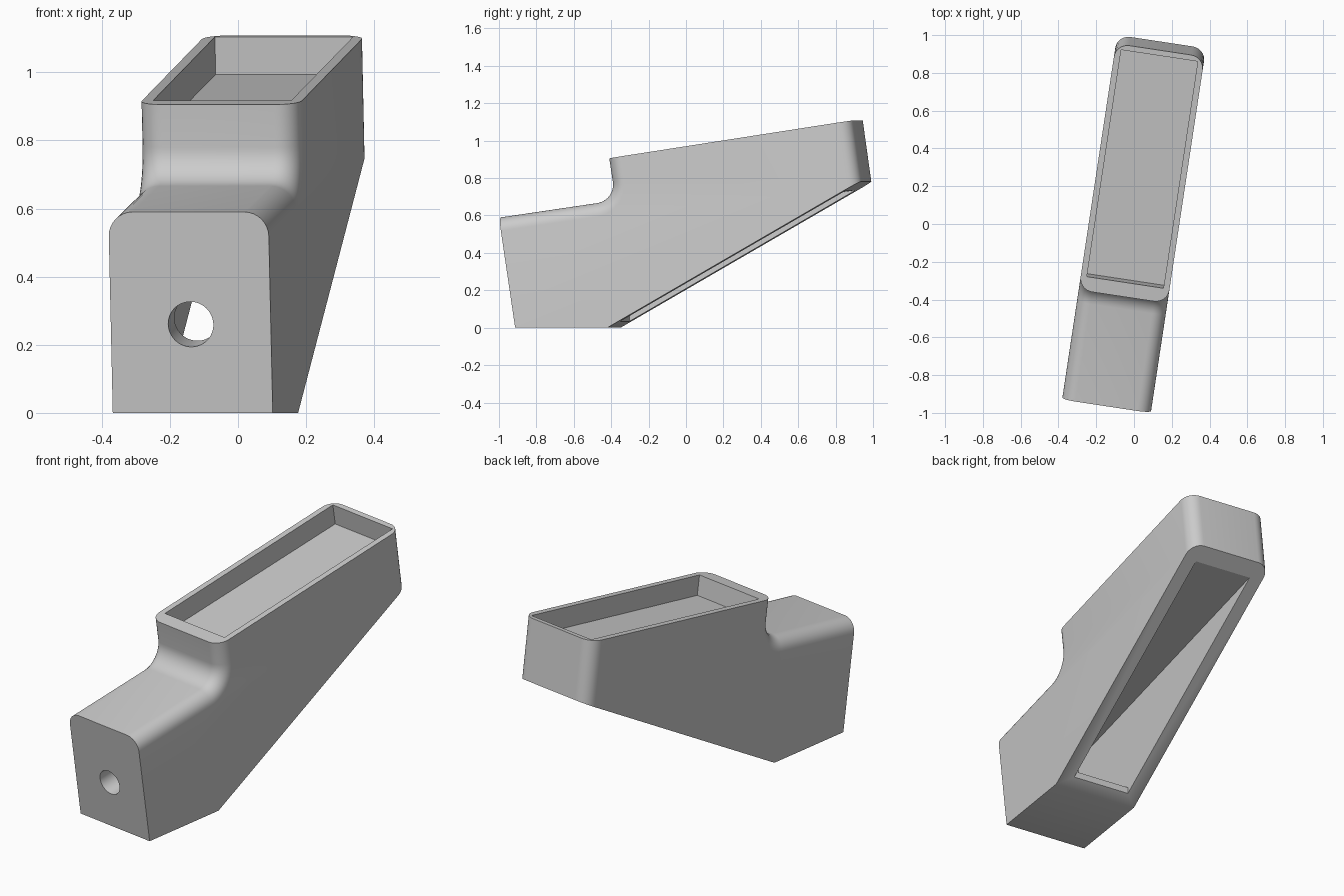
import bpy, bmesh, math
from mathutils import Vector, Matrix

if "Cube" in bpy.data.objects:
    bpy.data.objects.remove(bpy.data.objects["Cube"])

YAW = math.radians(-8.6)
HALF_W = 0.2375      # half width of the body
EDGE_R = 0.072       # rounding of the outer long edges


def extrude_profile(name, pts, half, rounded=()):
    """Extrude a (y, z) outline across x; round side edges that start at the given indices."""
    bm = bmesh.new()
    rows = [[bm.verts.new((s * half, y, z)) for y, z in pts] for s in (-1, 1)]
    n = len(pts)
    for row in rows:
        bm.faces.new(row)
    for i in range(n):
        j = (i + 1) % n
        bm.faces.new((rows[0][i], rows[0][j], rows[1][j], rows[1][i]))
    bmesh.ops.recalc_face_normals(bm, faces=bm.faces)
    if rounded:
        edges = [bm.edges.get((row[i], row[(i + 1) % n])) for row in rows for i in rounded]
        bmesh.ops.bevel(bm, geom=edges, offset=EDGE_R, offset_type='OFFSET',
                        segments=8, profile=0.5, affect='EDGES', clamp_overlap=False)
        bmesh.ops.recalc_face_normals(bm, faces=bm.faces)
    return finish(name, bm)


def finish(name, bm):
    mesh = bpy.data.meshes.new(name)
    bm.to_mesh(mesh)
    bm.free()
    ob = bpy.data.objects.new(name, mesh)
    bpy.context.collection.objects.link(ob)
    return ob


# Outer side outline: base, sloped underside, back, rim, step with a round inner corner
corner = Vector((-0.355, 0.681))
up, fwd = Vector((-0.148, 0.989)), Vector((-0.989, -0.147))
R, STEPS = 0.1, 10
centre = corner + R * (up + fwd)
arc = []
for k in range(STEPS + 1):
    t = math.pi / 2 * k / STEPS
    arc.append(tuple(centre - R * (fwd * math.cos(t) + up * math.sin(t))))
outline = [(-0.888, 0), (-0.39, 0), (0.976, 0.783), (0.93, 1.108), (-0.389, 0.905)]
outline += arc + [(-0.976, 0.59)]
front_chain = list(range(4, len(outline) - 1))
body = extrude_profile("tray_body", outline, HALF_W, [2] + front_chain)

# Shallow tray recess in the top
tray = extrude_profile("tray_cutter",
                       [(-0.297, 0.81), (0.918, 0.993), (0.885, 1.21), (-0.33, 1.03)], 0.205)
# Hollow inside, open through the sloped underside
hollow = extrude_profile("hollow_cutter",
                         [(-0.775, 0.07), (-0.33, 0.07), (-0.33, -0.1), (0.89, 0.6),
                          (0.89, 0.735), (-0.835, 0.476)], 0.164)
# Round hole through the front wall
bm = bmesh.new()
bmesh.ops.create_cone(bm, cap_ends=True, segments=48, radius1=0.067, radius2=0.067, depth=0.4,
                      matrix=Matrix.Translation((0, -0.88, 0.267))
                      @ Matrix.Rotation(math.radians(8.5 - 90), 4, 'X'))
hole = finish("hole_cutter", bm)

# Cut the body
bpy.context.view_layer.objects.active = body
body.select_set(True)
for cutter in (tray, hollow, hole):
    mod = body.modifiers.new("cut", 'BOOLEAN')
    mod.operation = 'DIFFERENCE'
    mod.solver = 'EXACT'
    mod.object = cutter
    bpy.ops.object.modifier_apply(modifier=mod.name)
    bpy.data.objects.remove(cutter)

# Colour, shading and final turn
grey = bpy.data.materials.new("light_grey")
grey.diffuse_color = (0.6, 0.6, 0.6, 1)
grey.use_nodes = True
grey.node_tree.nodes["Principled BSDF"].inputs["Base Color"].default_value = grey.diffuse_color
body.data.materials.clear()
body.data.materials.append(grey)
bpy.ops.object.shade_smooth_by_angle(angle=math.radians(30))
body.rotation_euler = (0, 0, YAW)
